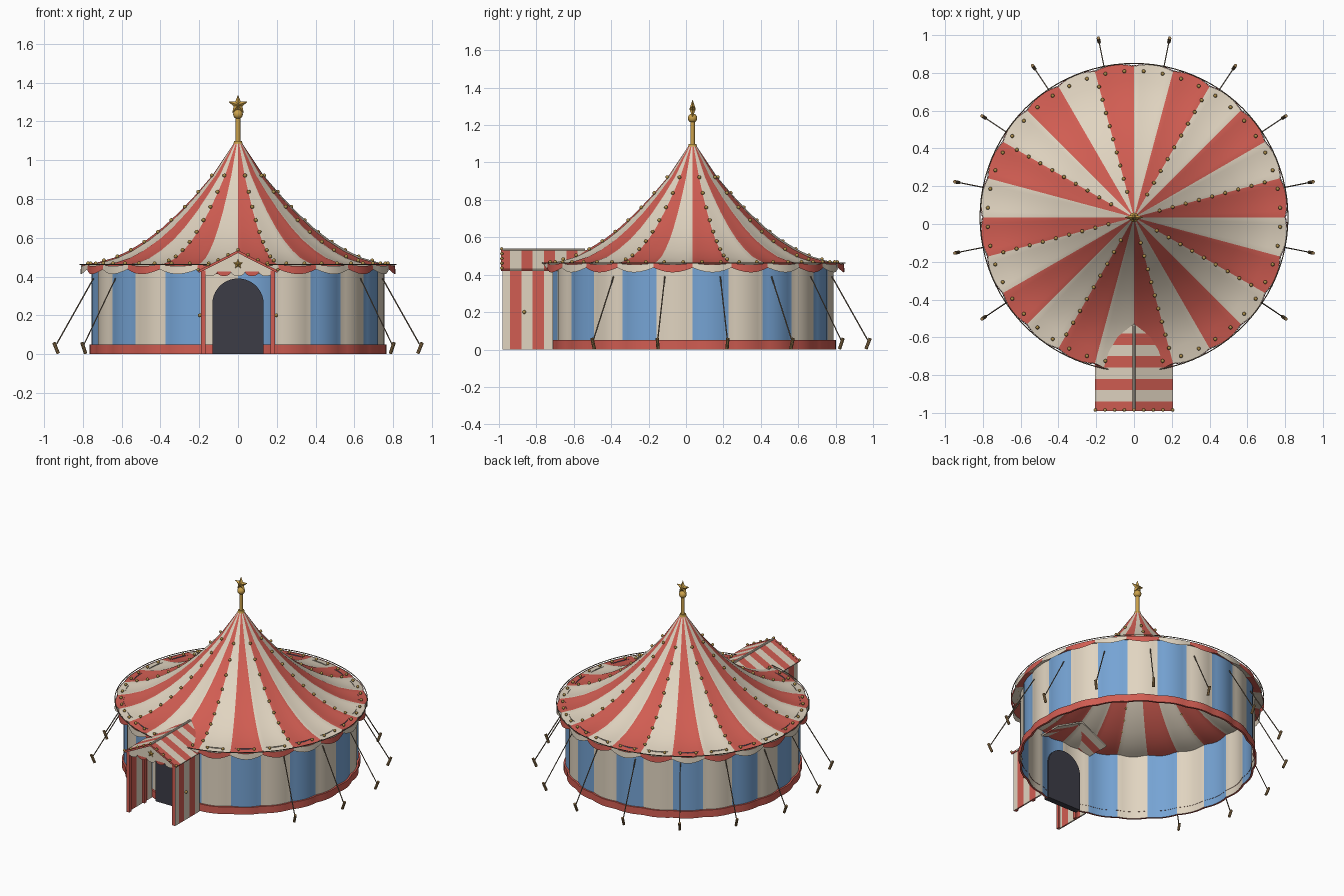
import bpy, bmesh, math
from mathutils import Vector, Matrix

if "Cube" in bpy.data.objects:
    bpy.data.objects.remove(bpy.data.objects["Cube"])

CY = 0.035          # tent axis position along y
STRIPES, SUB = 24, 6


def material(name, rgb):
    m = bpy.data.materials.new(name)
    m.use_nodes = True
    m.diffuse_color = (*rgb, 1)
    m.node_tree.nodes["Principled BSDF"].inputs["Base Color"].default_value = (*rgb, 1)
    return m


RED = material("canvas red", (0.64, 0.11, 0.085))
CREAM = material("canvas cream", (0.75, 0.66, 0.53))
BLUE = material("canvas blue", (0.18, 0.37, 0.66))
GOLD = material("gold", (0.6, 0.36, 0.07))
BULB = material("bulb brass", (0.42, 0.27, 0.07))
DARK = material("doorway dark", (0.045, 0.045, 0.062))
ROPE = material("rope", (0.2, 0.15, 0.1))
WOOD = material("stake wood", (0.33, 0.2, 0.08))


def finish(name, bm, mats, smooth=True, recalc=True):
    if recalc:
        bmesh.ops.recalc_face_normals(bm, faces=bm.faces)
    me = bpy.data.meshes.new(name)
    bm.to_mesh(me)
    bm.free()
    for m in mats:
        me.materials.append(m)
    ob = bpy.data.objects.new(name, me)
    bpy.context.scene.collection.objects.link(ob)
    if smooth:
        bpy.ops.object.select_all(action="DESELECT")
        ob.select_set(True)
        bpy.context.view_layer.objects.active = ob
        bpy.ops.object.shade_smooth_by_angle(angle=math.radians(40))
    return ob


def polar(r, deg, z):
    a = math.radians(deg)
    return Vector((r * math.cos(a), CY + r * math.sin(a), z))


def lathe(name, rings, mats):
    """Revolve (radius, z, radius bulge, z bulge) rings; stripes alternate mats."""
    bm = bmesh.new()
    n = STRIPES * SUB
    rows = []
    for r, z, br, bz in rings:
        row = []
        for j in range(n):
            w = abs(math.sin(math.pi * j / SUB))
            row.append(bm.verts.new(polar(r + br * w, 360 * j / n, z + bz * w)))
        rows.append(row)
    for lo, hi in zip(rows, rows[1:]):
        for j in range(n):
            k = (j + 1) % n
            f = bm.faces.new((lo[j], lo[k], hi[k], hi[j]))
            f.material_index = (j // SUB) % len(mats)
    return finish(name, bm, mats, recalc=False)


def rods(name, pairs, radius, mat, sides=8, tip=None):
    """Straight rods between pairs of points."""
    bm = bmesh.new()
    for a, b in pairs:
        a, b = Vector(a), Vector(b)
        rot = (b - a).to_track_quat("Z", "Y").to_matrix().to_4x4()
        if sides == 4:
            rot = rot @ Matrix.Rotation(math.pi / 4, 4, "Z")
        bmesh.ops.create_cone(bm, cap_ends=True, segments=sides, radius1=radius,
                              radius2=radius if tip is None else tip, depth=(b - a).length,
                              matrix=Matrix.Translation((a + b) / 2) @ rot)
    return finish(name, bm, [mat], sides > 4)


def balls(name, points, radius, mat, detail=2):
    bm = bmesh.new()
    for p in points:
        bmesh.ops.create_icosphere(bm, subdivisions=detail, radius=radius,
                                   matrix=Matrix.Translation(p))
    return finish(name, bm, [mat])


def plate(name, outline, y0, y1, mat):
    """Flat (x, z) outline extruded along y."""
    bm = bmesh.new()
    f = bm.faces.new([bm.verts.new((x, y0, z)) for x, z in outline])
    ext = bmesh.ops.extrude_face_region(bm, geom=[f])["geom"]
    bmesh.ops.translate(bm, vec=(0, y1 - y0, 0),
                        verts=[v for v in ext if isinstance(v, bmesh.types.BMVert)])
    return finish(name, bm, [mat], False)


def striped_sheet(name, section, ys, mats):
    """An (x, z) section swept along y, with one stripe per y step."""
    bm = bmesh.new()
    rows = [[bm.verts.new((x, y, z)) for x, z in section] for y in ys]
    for i, (a, b) in enumerate(zip(rows, rows[1:])):
        for j in range(len(section) - 1):
            f = bm.faces.new((a[j], a[j + 1], b[j + 1], b[j]))
            f.material_index = i % 2
    ob = finish(name, bm, mats, False)
    mod = ob.modifiers.new("cloth thickness", "SOLIDIFY")
    mod.thickness = 0.01
    mod.offset = 0
    return ob


def star(name, center, size, depth):
    bm = bmesh.new()
    c = Vector(center)
    rim = []
    for i in range(10):
        r = size if i % 2 == 0 else size * 0.45
        a = math.pi / 2 + i * math.pi / 5
        rim.append(bm.verts.new(c + Vector((r * math.cos(a), 0, r * math.sin(a)))))
    for side in (-depth, depth):
        hub = bm.verts.new(c + Vector((0, side, 0)))
        for i in range(10):
            bm.faces.new((hub, rim[i], rim[(i + 1) % 10]))
    return finish(name, bm, [GOLD], False)


# Main roof, valance, wall and ground band
profile = [(0.81, 0.46), (0.72, 0.474), (0.64, 0.497), (0.56, 0.535), (0.47, 0.59),
           (0.39, 0.652), (0.30, 0.735), (0.22, 0.82), (0.13, 0.925), (0.06, 1.03), (0.02, 1.09)]
lathe("main_roof", [(r - (0.01 if r > 0.8 else 0), z, 0.014 if r > 0.8 else 0, -0.012 * r)
                    for r, z in profile], [RED, CREAM])
lathe("valance", [(0.805, 0.437, 0.012, -0.025), (0.801, 0.462, 0.014, -0.008)], [CREAM, RED])
lathe("tent_wall", [(0.747, 0.0, 0.012, 0), (0.747, 0.465, 0.012, 0)], [BLUE, CREAM])
lathe("ground_band", [(0.745, 0, 0.012, 0), (0.76, 0, 0.01, 0), (0.76, 0.05, 0.01, 0),
                      (0.745, 0.05, 0.012, 0)], [RED])
bm = bmesh.new()
rim = [polar(0.815, 360 * i / 96, 0.463) for i in range(97)]
bm.free()
rods("rim_cord", zip(rim, rim[1:]), 0.003, ROPE, 5)


def roof_z(r):
    for (r1, z1), (r0, z0) in zip(profile, profile[1:]):
        if r0 <= r <= r1:
            return z0 + (z1 - z0) * (r - r0) / (r1 - r0)


# Bulb strings down the ribs and around the rim
balls("rib_bulbs", [polar(r, 15 + 45 * k, roof_z(r) + 0.008)
                    for k in range(8) for r in [0.14 + 0.072 * i for i in range(9)]], 0.01, BULB)
balls("rim_bulbs", [polar(0.775, 3.75 + 7.5 * k, 0.468) for k in range(48)], 0.01, BULB)

# Finial: collar, pole, ball and star
top = Vector((0, CY, 0))
rods("finial_collar", [(top + Vector((0, 0, 1.07)), top + Vector((0, 0, 1.1)))], 0.027, GOLD, 20, 0.02)
rods("finial_pole", [(top + Vector((0, 0, 1.08)), top + Vector((0, 0, 1.23)))], 0.012, GOLD, 16)
balls("finial_ball", [top + Vector((0, 0, 1.237))], 0.025, GOLD, 3)
star("finial_star", (0, CY, 1.285), 0.052, 0.017)

# Guy ropes and stakes, leaving the entrance clear
angles = [-33.75 + 22.5 * k for k in range(12)]
rods("guy_ropes", [(polar(0.76, a, 0.39), polar(0.955, a, 0.05)) for a in angles], 0.0035, ROPE, 6)
rods("stakes", [(polar(0.945, a, 0.003), polar(0.968, a, 0.06)) for a in angles], 0.009, WOOD, 8)

# Entrance porch: striped roof and side walls
ys = [-0.98, -0.94] + [-0.88 + 0.06 * i for i in range(6)] + [-0.52]
PEAK, EAVE, HALF = 0.528, 0.425, 0.205
striped_sheet("porch_roof", [(-HALF, EAVE), (0, PEAK), (HALF, EAVE)], ys, [RED, CREAM])
rods("porch_ridge", [((0, -0.985, PEAK + 0.004), (0, -0.54, PEAK + 0.004))], 0.008, CREAM, 8)
for side, label in ((1, "left"), (-1, "right")):
    x = side * 0.187
    striped_sheet("porch_wall_" + label, [(x, 0), (x, 0.43)], ys[:5] + [-0.71], [CREAM, RED])
    rods("porch_posts_" + label, [((side * 0.18, y, 0), (side * 0.18, y, 0.43))
                                  for y in (-0.97, -0.8)], 0.016, RED, 4)
    rods("gable_trim_" + label, [((side * HALF, -0.983, EAVE), (0, -0.983, PEAK))], 0.009, RED, 4)
balls("porch_tie_bulbs", [(s * 0.197, -0.865, 0.2) for s in (1, -1)], 0.01, BULB)
balls("gable_bulbs", [(HALF * t, -0.985, PEAK + 0.01 - (PEAK - EAVE) * abs(t))
                      for t in [i / 4 for i in range(-4, 5)]], 0.009, BULB)

# Pediment with star and scalloped fringe
plate("pediment", [(-0.19, 0.425), (0.19, 0.425), (0, 0.522)], -0.98, -0.97, CREAM)
star("pediment_star", (0, -0.98, 0.464), 0.026, 0.008)
W = 0.36 / 5
for i in range(5):
    cx = (i - 2) * W
    arc = [(cx + W / 2 * math.cos(a), 0.426 - 0.024 * math.sin(a))
           for a in [math.pi * t / 10 for t in range(11)]]
    plate(f"porch_scallop_{i + 1}", arc, -0.979, -0.971, RED if i % 2 else CREAM)

# Arched doorway
arch = [(0.132 * math.cos(a), 0.26 + 0.13 * math.sin(a))
        for a in [math.pi * t / 20 for t in range(21)]]
plate("doorway", [(0.132, 0)] + arch + [(-0.132, 0)], -0.742, -0.70, DARK)
